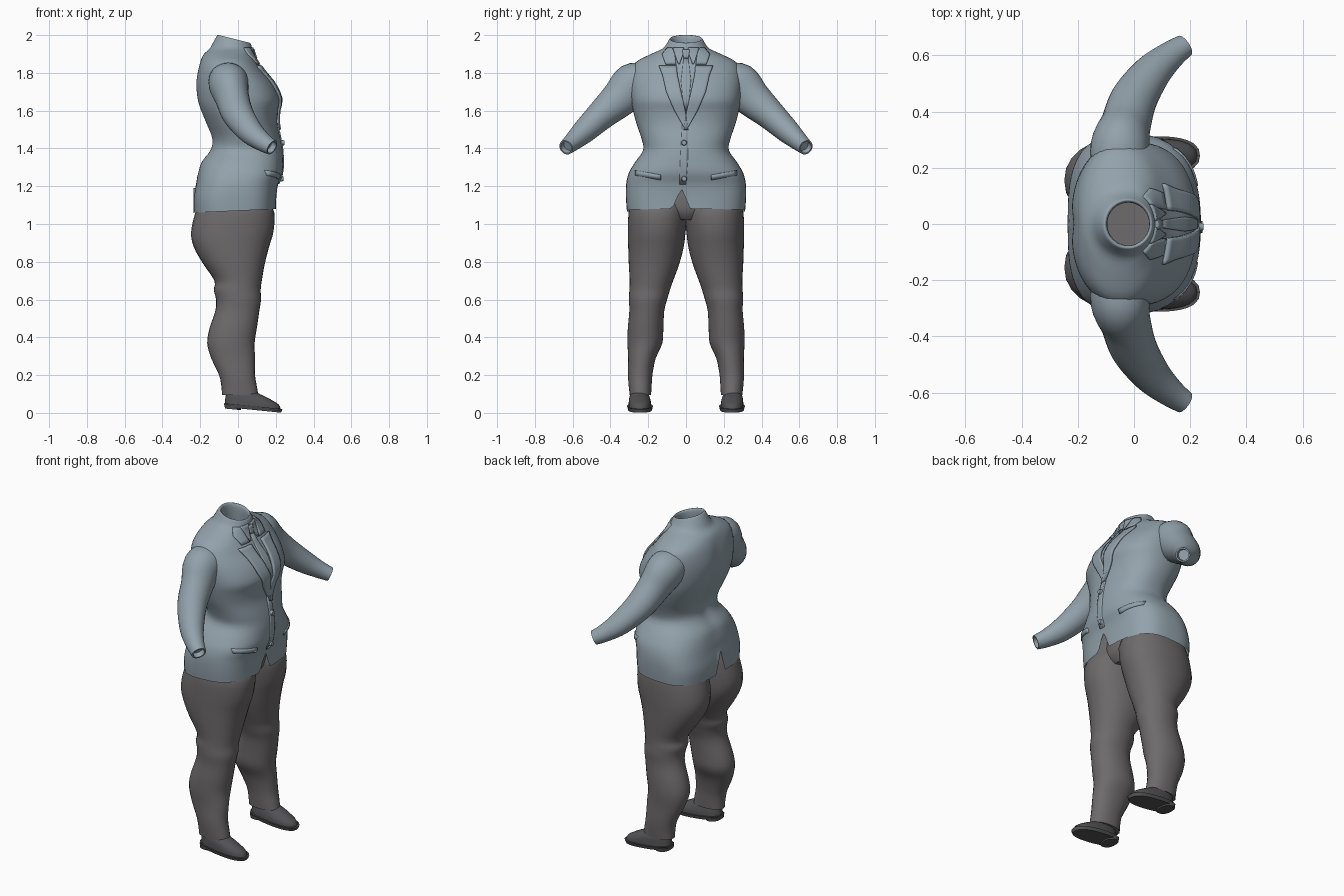
import bpy, bmesh, math
from mathutils import Vector
from mathutils.bvhtree import BVHTree

if "Cube" in bpy.data.objects:
    bpy.data.objects.remove(bpy.data.objects["Cube"], do_unlink=True)


def material(name, r, g, b):
    m = bpy.data.materials.new(name)
    m.use_nodes = True
    m.diffuse_color = (r, g, b, 1)
    bsdf = next(n for n in m.node_tree.nodes if n.type == 'BSDF_PRINCIPLED')
    bsdf.inputs["Base Color"].default_value = (r, g, b, 1)
    bsdf.inputs["Roughness"].default_value = 0.8
    return m


JACKET = material("blue grey cloth", .29, .36, .41)
TROUSERS = material("warm grey cloth", .155, .145, .15)
SHOES = material("dark grey leather", .085, .085, .09)


def finish(name, bm, mat, angle=50):
    mesh = bpy.data.meshes.new(name)
    bm.to_mesh(mesh)
    bm.free()
    mesh.materials.append(mat)
    mesh.shade_smooth()
    mesh.set_sharp_from_angle(angle=math.radians(angle))
    obj = bpy.data.objects.new(name, mesh)
    bpy.context.collection.objects.link(obj)
    return obj


def resample(rows, steps):
    """Smooth in-between rows through the given rows."""
    out = []
    for i in range(len(rows) - 1):
        a, b = rows[max(i - 1, 0)], rows[i]
        c, d = rows[i + 1], rows[min(i + 2, len(rows) - 1)]
        for s in range(steps):
            t = s / steps
            out.append([q + .5 * t * (r - p + t * (2 * p - 5 * q + 4 * r - s4
                        + t * (3 * (q - r) + s4 - p)))
                        for p, q, r, s4 in zip(a, b, c, d)])
    return out + [list(rows[-1])]


def skin(bm, rings):
    """Join rings of points with quads."""
    loops = [[bm.verts.new(p) for p in ring] for ring in rings]
    n = len(loops[0])
    for low, high in zip(loops, loops[1:]):
        for k in range(n):
            m = (k + 1) % n
            bm.faces.new((low[k], low[m], high[m], high[k]))
    return loops


def section(row, segs, pivot=0.0):
    """Rounded-box outline from z, x range, y range, squareness and tilt."""
    z, x0, x1, y0, y1, power, tilt = row
    a, b = (x1 - x0) / 2, (y1 - y0) / 2
    points = []
    for k in range(segs):
        t = 2 * math.pi * k / segs
        c, s = math.cos(t), math.sin(t)
        r = (abs(c / a) ** power + abs(s / b) ** power) ** (-1 / power)
        x = (x0 + x1) / 2 + r * c
        points.append(Vector((x, (y0 + y1) / 2 + r * s, z + tilt * (x - pivot))))
    return points


def body_loft(name, rows, mat, segs=32, steps=3, side=1, pivot=0.0, angle=50):
    bm = bmesh.new()
    rings = [section(r, segs, pivot) for r in resample(rows, steps)]
    for p in (p for ring in rings for p in ring):
        p.y *= side
    loops = skin(bm, rings)
    bm.faces.new(loops[0][::-1])
    bm.faces.new(loops[-1])
    bmesh.ops.recalc_face_normals(bm, faces=bm.faces[:])
    return finish(name, bm, mat, angle)


# Jacket body: z, back x, front x, half width, squareness, tilt
torso_rows = [
    (1.07, -.235, .20, .313, 3, .045), (1.14, -.235, .203, .318, 3, .02),
    (1.21, -.222, .212, .317, 2.8, 0), (1.27, -.212, .235, .303, 2.6, 0),
    (1.33, -.195, .238, .268, 2.4, 0), (1.39, -.152, .235, .227, 2.3, 0),
    (1.45, -.142, .225, .235, 2.3, 0), (1.53, -.172, .208, .262, 2.3, 0),
    (1.60, -.20, .21, .28, 2.4, 0), (1.66, -.218, .222, .29, 2.4, 0),
    (1.74, -.225, .19, .295, 2.3, 0), (1.81, -.215, .135, .29, 2.2, 0),
    (1.86, -.20, .10, .262, 2.1, 0), (1.90, -.18, .08, .185, 2, 0),
    (1.928, -.15, .075, .125, 2, 0), (1.955, -.128, .07, .10, 2, -.1),
    (1.975, -.105, .062, .086, 2, -.25), (1.955, -.095, .054, .076, 2, -.2),
    (1.88, -.10, .06, .08, 2, 0)]
rings = [section((z, a, b, -w, w, n, t), 64)
         for z, a, b, w, n, t in resample(torso_rows, 3)]
for ring in rings:
    for p in ring:
        # Front cutaway and back vent in the hem
        across = abs(p.y + .025) if p.x > 0 else abs(p.y) * 1.4
        p.z = max(p.z, 1.19 - 2.3 * across)
        # Soft groove down the spine
        if p.x < 0 and 1.25 < p.z < 1.88:
            p.x += .015 * math.exp(-(p.y / .05) ** 2) * math.sin((p.z - 1.25) * 5)
bm = bmesh.new()
skin(bm, rings)
bmesh.ops.remove_doubles(bm, verts=bm.verts[:], dist=.0005)
jacket_tree = BVHTree.FromBMesh(bm)
finish("jacket_body", bm, JACKET, 70)


def plate(name, rows, lift, side=1, thickness=.014):
    """Cloth plate laid on the jacket front; rows hold end points (y, z)."""
    bm = bmesh.new()
    grid = []
    for y0, z0, y1, z1 in rows:
        line = []
        for k in range(7):
            f = k / 6
            y, z = side * (y0 + (y1 - y0) * f), z0 + (z1 - z0) * f
            hit = jacket_tree.ray_cast(Vector((2, y, z)), Vector((-1, 0, 0)))[0]
            line.append(bm.verts.new(((hit.x if hit else .07) + lift, y, z)))
        grid.append(line)
    for top, low in zip(grid, grid[1:]):
        for k in range(6):
            bm.faces.new((top[k], low[k], low[k + 1], top[k + 1]))
    bm.normal_update()
    if sum(f.normal.x for f in bm.faces) < 0:
        bmesh.ops.reverse_faces(bm, faces=bm.faces[:])
    obj = finish(name, bm, JACKET, 40)
    mod = obj.modifiers.new("cloth thickness", 'SOLIDIFY')
    mod.thickness, mod.offset = thickness, -1
    return obj


def level(*rows):
    """Level plate rows from z, inner y, outer y, with extra rows between."""
    out = []
    for (z, a, b), (z2, a2, b2) in zip(rows, rows[1:]):
        out += [(a + (a2 - a) * f, z + (z2 - z) * f,
                 b + (b2 - b) * f, z + (z2 - z) * f) for f in (0, .33, .67)]
    z, a, b = rows[-1]
    return out + [(a, z, b, z)]


# Tie and front overlap
plate("tie_knot", level((1.925, -.02, .02), (1.88, -.013, .013)), .014)
plate("tie_blade", level((1.88, -.012, .012), (1.76, -.026, .026), (1.6, -.01, .01)), .007)
plate("front_overlap", level((1.53, -.02, .012), (1.35, -.03, .01), (1.21, -.035, .0)), .006)


def sleeve(side):
    """Bent sleeve: centre x, y, z, then radius across and radius in height."""
    path = resample([
        (-.05, .19, 1.775, .10, .08), (-.05, .275, 1.74, .105, .115),
        (-.03, .35, 1.665, .09, .10), (0, .445, 1.58, .083, .08),
        (.065, .54, 1.49, .068, .064), (.13, .60, 1.435, .052, .049),
        (.18, .635, 1.405, .042, .04)], 4)
    rings = []
    for i, (x, y, z, across, tall) in enumerate(path):
        ahead, behind = path[min(i + 1, len(path) - 1)], path[max(i - 1, 0)]
        along = (Vector(ahead[:3]) - Vector(behind[:3])).normalized()
        u = (Vector((1, 0, 0)) - along * along.x).normalized()
        v = along.cross(u)
        ring = []
        for k in range(28):
            t = 2 * math.pi * k / 28
            p = Vector((x, y, z)) + u * across * math.cos(t) + v * tall * math.sin(t)
            ring.append(Vector((p.x, p.y * side, p.z)))
        rings.append(ring)
    bm = bmesh.new()
    loops = skin(bm, rings)
    bm.faces.new(loops[0][::-1])
    end = bm.faces.new(loops[-1])
    bmesh.ops.recalc_face_normals(bm, faces=bm.faces[:])
    # Hollow cuff opening
    bmesh.ops.inset_region(bm, faces=[end], thickness=.008)
    bmesh.ops.inset_region(bm, faces=[end], thickness=.002, depth=-.03)
    return bm


# Trouser leg: z, back x, front x, inner y, outer y, squareness
leg_rows = [
    (.095, -.085, .108, .185, .298, 2.3), (.14, -.088, .10, .182, .303, 2.2),
    (.20, -.10, .09, .178, .307, 2.2), (.29, -.142, .09, .16, .306, 2.1),
    (.37, -.163, .088, .125, .31, 2.1), (.45, -.15, .10, .12, .308, 2.1),
    (.54, -.12, .113, .115, .30, 2.1), (.60, -.116, .122, .10, .302, 2.1),
    (.65, -.128, .12, .085, .30, 2.1), (.70, -.125, .126, .068, .298, 2.1),
    (.79, -.185, .142, .035, .303, 2.2), (.88, -.235, .165, .012, .306, 2.2),
    (.96, -.248, .188, .002, .307, 2.2), (1.06, -.226, .192, -.008, .304, 2.2),
    (1.12, -.20, .165, -.008, .285, 2.2), (1.25, -.13, .13, 0, .22, 2)]

for side, word in ((1, "left"), (-1, "right")):
    finish(word + "_sleeve", sleeve(side), JACKET)
    body_loft(word + "_trouser_leg", [r + (0,) for r in leg_rows], TROUSERS, side=side)
    # Shoe: welted sole, heel and sloping upper
    body_loft(word + "_sole", [
        (.016, -.07, .228, .18, .306, 2.5, -.1),
        (.036, -.075, .235, .175, .312, 2.5, -.1)], SHOES, 40, 1, side, .08, 40)
    body_loft(word + "_heel", [
        (.008, -.068, .015, .188, .298, 2.5, -.1),
        (.03, -.07, .02, .185, .302, 2.5, -.1)], SHOES, 24, 1, side, .08, 40)
    body_loft(word + "_shoe_upper", [
        (.034, -.07, .226, .184, .304, 2.4, -.1),
        (.058, -.068, .215, .186, .303, 2.3, -.1),
        (.08, -.065, .17, .192, .30, 2.2, -.08),
        (.10, -.06, .115, .198, .294, 2.2, 0),
        (.125, -.05, .08, .205, .285, 2.2, 0)], SHOES, 40, 3, side, .08)
    # Lapel, collar leaves and pocket flap
    plate(word + "_lapel", level(
        (1.84, .05, .145), (1.79, .045, .125), (1.7, .026, .105),
        (1.6, .004, .062), (1.5, -.012, .004)), .015, side)
    plate(word + "_jacket_collar", level(
        (1.935, .074, .1), (1.9, .06, .128), (1.85, .052, .11)), .013, side)
    plate(word + "_shirt_collar", level(
        (1.935, .012, .07), (1.9, .016, .06), (1.85, .034, .042)), .009, side)
    plate(word + "_pocket_flap", [
        (.135, 1.258, .27, 1.285), (.135, 1.232, .27, 1.258)], .008, side)

# Seat of the trousers
body_loft("trouser_seat", [
    (1.02, -.13, .12, -.1, .1, 2, 0), (1.07, -.18, .15, -.2, .2, 2, 0),
    (1.15, -.17, .15, -.2, .2, 2, 0), (1.25, -.13, .13, -.18, .18, 2, 0)], TROUSERS)

# Front buttons
for name, z in (("upper_button", 1.43), ("lower_button", 1.24)):
    x = jacket_tree.ray_cast(Vector((2, -.01, z)), Vector((-1, 0, 0)))[0].x
    bm = bmesh.new()
    bmesh.ops.create_cone(bm, cap_ends=True, segments=16, radius1=.016,
                          radius2=.012, depth=.016)
    for v in bm.verts:
        v.co = Vector((x + .01 + v.co.z, v.co.y - .01, z + v.co.x))
    bmesh.ops.recalc_face_normals(bm, faces=bm.faces[:])
    finish(name, bm, JACKET, 40)
